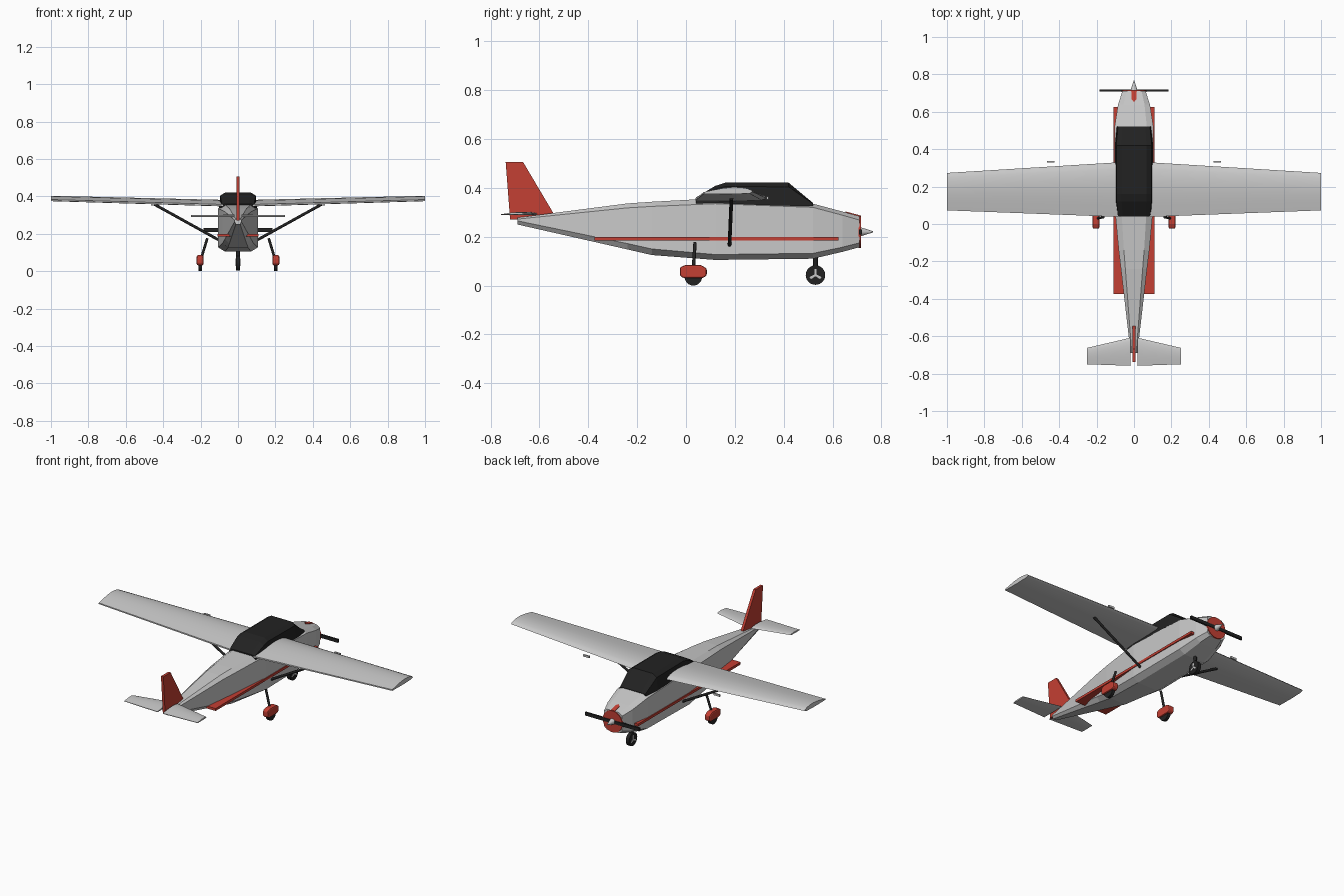
import bpy, bmesh, math
from mathutils import Vector

if "Cube" in bpy.data.objects:
    bpy.data.objects.remove(bpy.data.objects["Cube"], do_unlink=True)


def material(name, rgb):
    m = bpy.data.materials.new(name)
    m.use_nodes = True
    m.diffuse_color = (*rgb, 1)
    m.node_tree.nodes["Principled BSDF"].inputs["Base Color"].default_value = (*rgb, 1)
    return m


GREY = material("light grey paint", (0.58, 0.58, 0.58))
RED = material("red paint", (0.55, 0.05, 0.033))
BLACK = material("black", (0.016, 0.016, 0.016))


def finish(name, bm, mat, smooth=False):
    bmesh.ops.recalc_face_normals(bm, faces=bm.faces)
    me = bpy.data.meshes.new(name)
    bm.to_mesh(me)
    bm.free()
    ob = bpy.data.objects.new(name, me)
    bpy.context.collection.objects.link(ob)
    me.materials.append(mat)
    if smooth:
        bpy.ops.object.select_all(action="DESELECT")
        ob.select_set(True)
        bpy.context.view_layer.objects.active = ob
        bpy.ops.object.shade_smooth_by_angle(angle=math.radians(35))
    return ob


def loft(name, rings, mat, smooth=False):
    """Skin a row of equal-sized rings and cap both ends."""
    bm = bmesh.new()
    loops = [[bm.verts.new(p) for p in r] for r in rings]
    n = len(rings[0])
    for a, b in zip(loops, loops[1:]):
        for i in range(n):
            j = (i + 1) % n
            bm.faces.new((a[i], a[j], b[j], b[i]))
    bm.faces.new(loops[0])
    bm.faces.new(loops[-1])
    return finish(name, bm, mat, smooth)


def slab(name, profile, x, half, mat):
    """Extrude a (y, z) outline sideways around x."""
    return loft(name, [[(x + d, y, z) for y, z in profile] for d in (-half, half)], mat)


def box(name, centre, size, mat):
    x, y, z = centre
    w, d, h = (s / 2 for s in size)
    return slab(name, [(y - d, z - h), (y + d, z - h), (y + d, z + h), (y - d, z + h)], x, w, mat)


def rod(name, a, b, r, mat, r2=None, sides=12, smooth=True):
    """Cylinder or cone between two points."""
    a, b = Vector(a), Vector(b)
    bm = bmesh.new()
    bmesh.ops.create_cone(bm, cap_ends=True, segments=sides, radius1=r,
                          radius2=r if r2 is None else r2, depth=(b - a).length)
    bm.transform(Vector((0, 0, 1)).rotation_difference(b - a).to_matrix().to_4x4())
    bmesh.ops.translate(bm, verts=bm.verts, vec=(a + b) / 2)
    return finish(name, bm, mat, smooth)


# Fuselage: eight-sided stations (y, half width, bottom, lower edge, upper edge, top)
stations = [
    (-0.69, 0.018, 0.25, 0.265, 0.272, 0.278),
    (-0.24, 0.070, 0.148, 0.172, 0.318, 0.336),
    (-0.14, 0.082, 0.125, 0.15, 0.324, 0.343),
    (0.12, 0.106, 0.105, 0.127, 0.335, 0.357),
    (0.52, 0.104, 0.11, 0.132, 0.32, 0.335),
    (0.64, 0.085, 0.138, 0.157, 0.288, 0.303),
    (0.71, 0.062, 0.157, 0.175, 0.268, 0.284),
]
rings = []
for y, w, b, lo, hi, t in stations:
    f = w * 0.66
    rings.append([(-f, y, b), (f, y, b), (w, y, lo), (w, y, hi),
                  (f, y, t), (-f, y, t), (-w, y, hi), (-w, y, lo)])
loft("fuselage", rings, GREY)

# Canopy: stations (y, half width, bottom, top)
rings = []
for y, w, b, t in [(0.04, 0.092, 0.335, 0.36), (0.12, 0.1, 0.335, 0.408),
                   (0.16, 0.1, 0.333, 0.421), (0.42, 0.102, 0.327, 0.421),
                   (0.52, 0.092, 0.322, 0.338)]:
    s = b + (t - b) * 0.82
    rings.append([(-w, y, b), (w, y, b), (w * 0.93, y, s), (w * 0.66, y, t),
                  (-w * 0.66, y, t), (-w * 0.93, y, s)])
loft("canopy", rings, BLACK)

# Long side stripe running through the body
box("side_stripe", (0, 0.125, 0.192), (0.22, 1.0, 0.015), RED)


# Flying surfaces
AIRFOIL = [(0, 0.3), (0, 0.05), (0.5, 0), (0.93, 0.1), (1, 0.32), (0.97, 0.58),
           (0.88, 0.82), (0.75, 0.96), (0.6, 1), (0.4, 0.86), (0.2, 0.6)]


def aerofoil(name, root, tip, mat):
    """root and tip are (x, rear y, front y, bottom z, thickness)."""
    rings = [[(x, r + (f - r) * u, z + t * v) for u, v in AIRFOIL]
             for x, r, f, z, t in (root, tip)]
    return loft(name, rings, mat, True)


for s, side in ((1, "left"), (-1, "right")):
    aerofoil(side + "_wing", (0.08 * s, 0.038, 0.33, 0.346, 0.035),
             (s, 0.073, 0.273, 0.374, 0.029), GREY)
    aerofoil(side + "_tailplane", (0.018 * s, -0.758, -0.608, 0.288, 0.014),
             (0.25 * s, -0.75, -0.662, 0.29, 0.01), GREY)
    rod(side + "_wing_strut", (0.1 * s, 0.178, 0.165), (0.447 * s, 0.186, 0.357), 0.0075, BLACK)
    box(side + "_wing_probe", (0.445 * s, 0.333, 0.358), (0.04, 0.008, 0.012), GREY)

    # Main landing gear
    rod(side + "_gear_leg", (0.164 * s, 0.037, 0.176), (0.193 * s, 0.031, 0.08), 0.007, BLACK)
    rod(side + "_main_wheel", (0.193 * s, 0.03, 0.036), (0.212 * s, 0.03, 0.036),
        0.036, BLACK, sides=24)
    fairing = slab(side + "_wheel_fairing",
                   [(-0.012, 0.031), (0.07, 0.031), (0.085, 0.04), (0.085, 0.07),
                    (0.06, 0.085), (0, 0.085), (-0.025, 0.075), (-0.025, 0.04)],
                   0.203 * s, 0.018, RED)
    bevel = fairing.modifiers.new("soft edges", "BEVEL")
    bevel.width = 0.007
    bevel.segments = 2

# Tail fin
slab("tail_fin", [(-0.72, 0.27), (-0.545, 0.27), (-0.545, 0.3), (-0.667, 0.506),
                  (-0.738, 0.506)], 0, 0.008, RED)

# Nose wheel with three-spoke hub on both sides
hub_y, hub_z = 0.53, 0.043
rod("nose_wheel", (-0.011, hub_y, hub_z), (0.011, hub_y, hub_z), 0.04, BLACK, sides=24)
rod("nose_gear_leg", (0, hub_y, hub_z), (0, hub_y, 0.125), 0.01, BLACK)
for s, side in ((1, "left"), (-1, "right")):
    for k in range(3):
        a = math.radians(90 + 120 * k)
        c, d = math.cos(a), math.sin(a)
        spoke = [(hub_y + c * u - d * v, hub_z + d * u + c * v)
                 for u, v in ((0, -0.004), (0.025, -0.005), (0.025, 0.005), (0, 0.004))]
        slab(f"{side}_hub_spoke_{k + 1}", spoke, 0.011 * s, 0.002, GREY)

# Nose ring, spinner, propeller and painted cowl mark
rod("nose_ring", (0, 0.706, 0.22), (0, 0.716, 0.22), 0.066, RED, sides=32)
rod("spinner", (0, 0.714, 0.22), (0, 0.766, 0.22), 0.019, GREY, r2=0.002, sides=20)
for s, side in ((1, "left"), (-1, "right")):
    box(side + "_propeller_blade", (0.1 * s, 0.714, 0.22), (0.17, 0.011, 0.02), BLACK)
mark = [(-0.013, 0.712), (0.013, 0.712), (0.013, 0.667), (0, 0.652), (-0.013, 0.667)]
loft("cowl_mark", [[(x, y, 0.284 + (0.71 - y) * 0.27 + h) for x, y in mark]
                   for h in (-0.003, 0.004)], RED)
